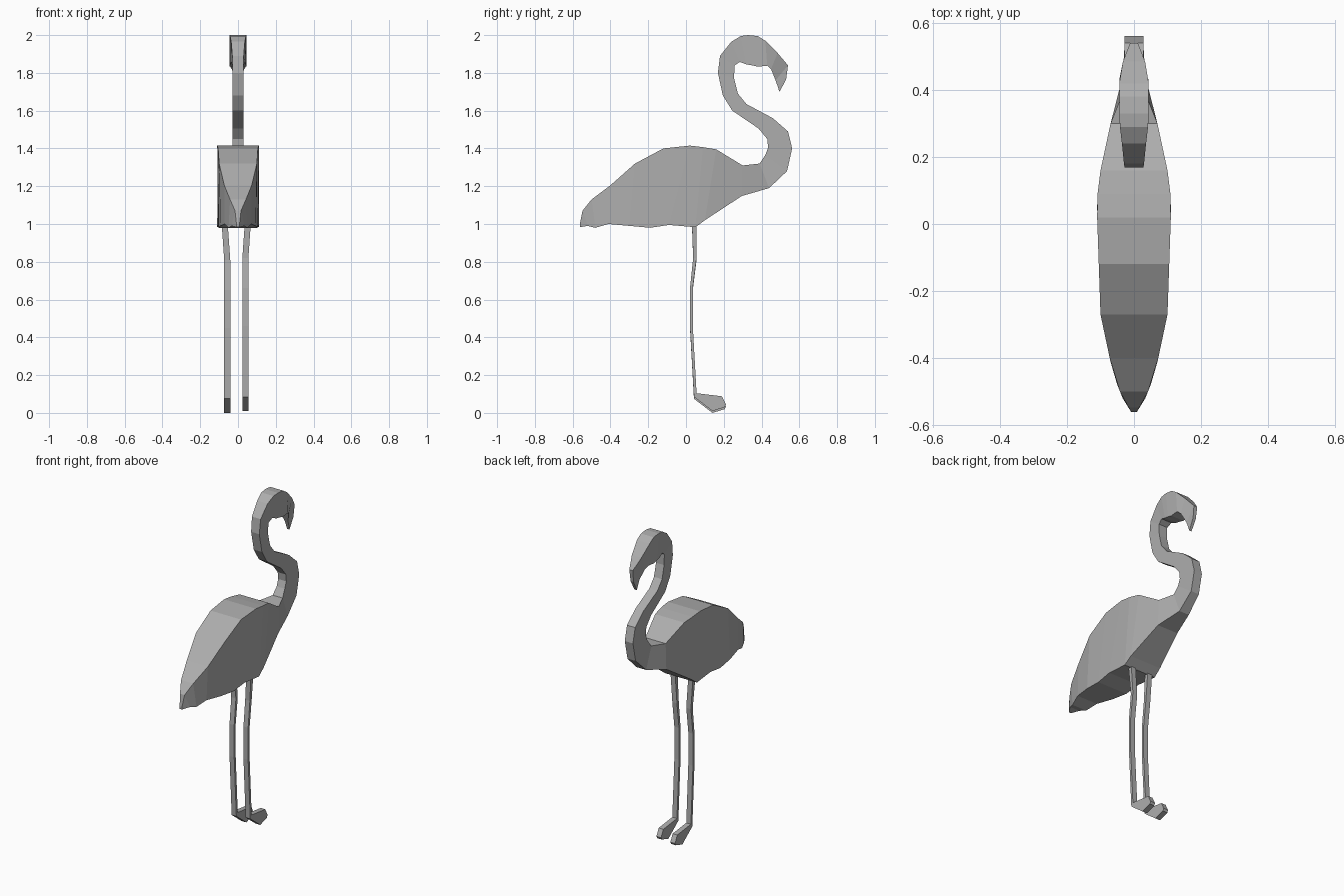
import bpy, bmesh

grey = bpy.data.materials.new("mid_grey")
grey.diffuse_color = (0.42, 0.42, 0.42, 1)


def interp(table, v):
    """Piecewise linear lookup in a list of (input, output) pairs."""
    for (a, fa), (b, fb) in zip(table, table[1:]):
        if v <= b:
            t = max(0, (v - a) / (b - a))
            return fa + (fb - fa) * t
    return table[-1][1]


def loft(name, stations):
    """Skin four-sided rings; a station is (y1, z1, w1, y2, z2, w2, x centre)."""
    bm = bmesh.new()
    rings = []
    for y1, z1, w1, y2, z2, w2, cx in stations:
        rings.append([bm.verts.new(p) for p in (
            (cx - w1, y1, z1), (cx + w1, y1, z1),
            (cx + w2, y2, z2), (cx - w2, y2, z2))])
    for r, s in zip(rings, rings[1:]):
        for i in range(4):
            j = (i + 1) % 4
            bm.faces.new((r[i], r[j], s[j], s[i]))
    bm.faces.new(rings[0])
    bm.faces.new(rings[-1])
    bmesh.ops.recalc_face_normals(bm, faces=bm.faces)
    mesh = bpy.data.meshes.new(name)
    bm.to_mesh(mesh)
    bm.free()
    mesh.materials.append(grey)
    obj = bpy.data.objects.new(name, mesh)
    bpy.context.collection.objects.link(obj)
    return obj


# Half-width of the body along its length, tail to chest
body_width = [(-0.56, 0.008), (-0.52, 0.034), (-0.45, 0.062), (-0.27, 0.10),
              (0.02, 0.11), (0.08, 0.11), (0.16, 0.10), (0.30, 0.07),
              (0.40, 0.045), (0.46, 0.028)]

# Body: upper and lower contour points (y, z, y, z)
body = [(-0.562, 1.00, -0.562, 0.983), (-0.548, 1.07, -0.52, 0.99),
        (-0.50, 1.13, -0.48, 0.98), (-0.40, 1.205, -0.41, 1.0),
        (-0.27, 1.32, -0.30, 0.99), (-0.12, 1.40, -0.19, 0.98),
        (0.02, 1.415, -0.09, 0.995), (0.09, 1.407, 0.05, 0.983),
        (0.16, 1.395, 0.10, 1.02), (0.30, 1.31, 0.295, 1.148)]

# Neck and head: back and throat contour points with one half-width
neck = [(0.39, 1.32, 0.44, 1.19, 0.034), (0.42, 1.365, 0.535, 1.28, 0.028),
        (0.435, 1.405, 0.562, 1.40, 0.028), (0.43, 1.45, 0.54, 1.49, 0.028),
        (0.385, 1.505, 0.46, 1.56, 0.028), (0.245, 1.60, 0.32, 1.635, 0.028),
        (0.195, 1.68, 0.275, 1.69, 0.028), (0.169, 1.80, 0.255, 1.77, 0.028),
        (0.18, 1.89, 0.256, 1.838, 0.030), (0.24, 1.965, 0.285, 1.858, 0.036),
        (0.29, 1.995, 0.32, 1.845, 0.042), (0.33, 2.0, 0.35, 1.84, 0.044),
        (0.38, 1.995, 0.38, 1.833, 0.044), (0.42, 1.97, 0.43, 1.838, 0.044),
        (0.485, 1.905, 0.45, 1.82, 0.033), (0.54, 1.84, 0.474, 1.76, 0.012),
        (0.53, 1.765, 0.485, 1.73, 0.010), (0.498, 1.705, 0.494, 1.70, 0.008)]

stations = [(a, b, interp(body_width, a), c, d, interp(body_width, c), 0)
            for a, b, c, d in body]
stations += [(a, b, w, c, d, w, 0) for a, b, c, d, w in neck]
loft("body_neck_and_head", stations)

# Leg and foot: back/sole and front/top contour points, outward splay
leg = [(0.03, 1.03, 0.056, 1.03, 0.014), (0.032, 0.98, 0.056, 0.98, 0.012),
       (0.038, 0.81, 0.056, 0.81, 0.0), (0.021, 0.65, 0.036, 0.65, 0.0),
       (0.021, 0.45, 0.036, 0.45, 0.0), (0.042, 0.075, 0.056, 0.094, 0.0),
       (0.14, 0.0, 0.19, 0.078, 0.0), (0.205, 0.020, 0.212, 0.034, 0.0)]

for name, side, cx, lift in (("left_leg", -1, -0.057, 0.0),
                             ("right_leg", 1, 0.039, 0.010)):
    loft(name, [(a, b + lift, 0.016, c, d + lift, 0.016, cx + side * s)
                for a, b, c, d, s in leg])
